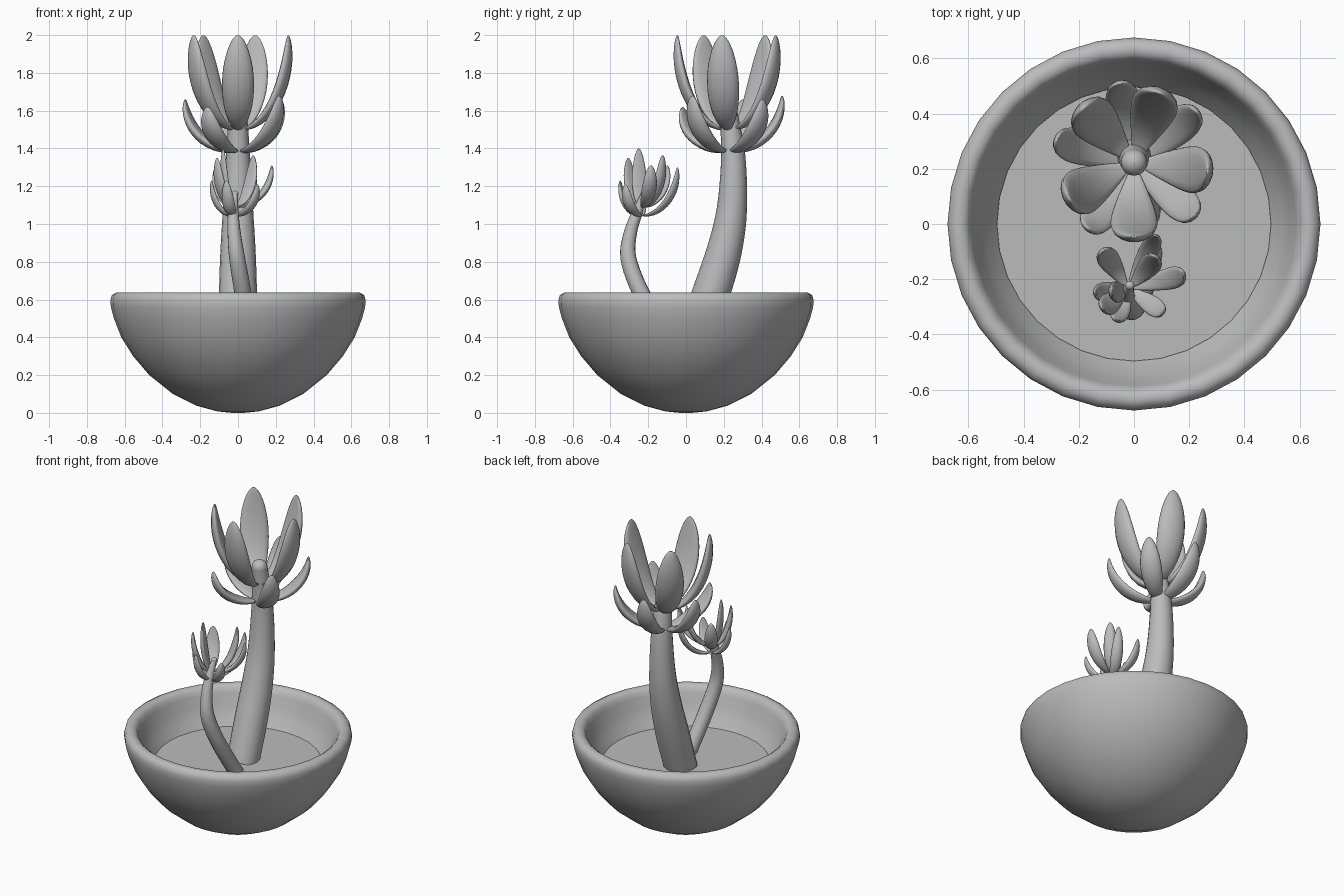
import bpy
import bmesh
from math import sin, cos, pi, radians
from mathutils import Vector

cube = bpy.data.objects.get("Cube")
if cube:
    bpy.data.objects.remove(cube, do_unlink=True)

grey = bpy.data.materials.new("plain grey")
grey.use_nodes = True
COLOUR = (0.5, 0.5, 0.5, 1)
grey.diffuse_color = COLOUR
grey.node_tree.nodes["Principled BSDF"].inputs["Base Color"].default_value = COLOUR


def loft(name, rings, angle=50):
    """Skin a list of closed rings and cap both ends."""
    bm = bmesh.new()
    loops = [[bm.verts.new(p) for p in ring] for ring in rings]
    n = len(loops[0])
    for a, b in zip(loops, loops[1:]):
        for i in range(n):
            j = (i + 1) % n
            bm.faces.new((a[i], a[j], b[j], b[i]))
    bm.faces.new(loops[0][::-1])
    bm.faces.new(loops[-1])
    bmesh.ops.recalc_face_normals(bm, faces=bm.faces)
    mesh = bpy.data.meshes.new(name)
    bm.to_mesh(mesh)
    bm.free()
    obj = bpy.data.objects.new(name, mesh)
    bpy.context.collection.objects.link(obj)
    mesh.materials.append(grey)
    bpy.ops.object.select_all(action="DESELECT")
    obj.select_set(True)
    bpy.context.view_layer.objects.active = obj
    bpy.ops.object.shade_smooth_by_angle(angle=radians(angle))


def circle(r, z, n=32):
    return [Vector((r * sin(2 * pi * i / n), r * cos(2 * pi * i / n), z)) for i in range(n)]


def spline(points, steps=5):
    """Smooth path through points of any dimension."""
    pts = [Vector(p) for p in points]
    pts = [pts[0] * 2 - pts[1]] + pts + [pts[-1] * 2 - pts[-2]]
    out = []
    for a, b, c, d in zip(pts, pts[1:], pts[2:], pts[3:]):
        for k in range(steps):
            t = k / steps
            out.append(b + (c - a) * (t / 2) + (a * 2 - b * 5 + c * 4 - d) * (t * t / 2)
                       + (b * 3 - a - c * 3 + d) * (t ** 3 / 2))
    return out + [pts[-2]]


def stem(name, points, n=16):
    """Tapered stem; each point holds x, y, z and radius."""
    path = spline(points)
    rings = []
    for i, p in enumerate(path):
        tangent = (path[min(i + 1, len(path) - 1)] - path[max(i - 1, 0)]).to_3d().normalized()
        side = Vector((0, 1, 0)).cross(tangent).normalized()
        other = tangent.cross(side)
        rings.append([p.to_3d() + (side * cos(2 * pi * k / n) + other * sin(2 * pi * k / n)) * p[3]
                      for k in range(n)])
    loft(name, rings)


def petal(name, centre, angle, reach, z0, z1, width, thick, taper, n=14, steps=18):
    """Plump curved leaf rising outward; taper narrows its foot."""
    out = Vector((cos(radians(angle)), sin(radians(angle)), 0))
    side = Vector((-out.y, out.x, 0))
    up = Vector((0, 0, 1))

    def spine(t):
        a = t * pi / 2
        return centre + out * reach * sin(a) + up * (z0 + (z1 - z0) * (1 - cos(a)))

    rings = []
    for i in range(steps + 1):
        t = 0.04 + 0.957 * sin(i / steps * pi / 2)
        tangent = (spine(t + 0.01) - spine(t - 0.01)).normalized()
        inner = tangent.cross(side).normalized()
        if inner.dot(out) > 0:
            inner = -inner
        swell = sin(pi * t ** taper) ** 0.55
        ring = []
        for k in range(n):
            u, v = cos(2 * pi * k / n), sin(2 * pi * k / n)
            depth = thick * swell * (v * (0.7 if v > 0 else 1) + 0.2 * u * u)
            ring.append(spine(t) + side * width * swell * u + inner * depth)
        rings.append(ring)
    loft(name, rings, 70)


def hub(name, centre, r):
    rings = [[p * sin(a) + Vector(centre) + Vector((0, 0, r * cos(a)))
              for p in circle(r, 0, 16)] for a in [pi * (k + 0.1) / 8.2 for k in range(9)]]
    loft(name, rings)


# Bowl: outer wall, rounded rim, inner wall
outer = [(0.03, 0), (0.11, 0.008), (0.22, 0.038), (0.345, 0.1), (0.47, 0.2), (0.555, 0.3),
         (0.618, 0.4), (0.657, 0.5), (0.673, 0.56), (0.676, 0.595)]
rim = [(0.668, 0.624), (0.645, 0.637), (0.62, 0.636), (0.6, 0.62)]
inner = [(0.588, 0.59), (0.567, 0.53), (0.54, 0.47), (0.495, 0.405)]
loft("bowl", [circle(r, z) for r, z in outer + rim + inner])

# Soil disc
loft("soil", [circle(0.485, 0.395), circle(0.497, 0.415)], 20)

# Stems
stem("large_stem", [(0, 0.05, 0.395, 0.098), (0, 0.135, 0.64, 0.1), (0, 0.203, 0.86, 0.093),
                    (0, 0.243, 1.08, 0.08), (0, 0.25, 1.36, 0.064), (0, 0.223, 1.6, 0.047)])
stem("small_stem", [(0.06, -0.1, 0.395, 0.045), (0.025, -0.24, 0.64, 0.045),
                    (-0.005, -0.305, 0.82, 0.042), (-0.02, -0.295, 0.95, 0.035),
                    (-0.025, -0.255, 1.07, 0.027), (-0.015, -0.223, 1.16, 0.014)])
hub("large_hub", (0, 0.223, 1.6), 0.048)
hub("small_hub", (-0.015, -0.223, 1.16), 0.017)

# Large rosette: steep upper leaves, spreading lower leaves
large = Vector((0, 0.223, 0))
for i, a in enumerate((-90, -7, 70, 133, 209)):
    petal(f"large_upper_leaf_{i}", large, a, 0.268, 1.5, 2.0, 0.085, 0.037, 1.55)
for i, (a, z) in enumerate(((39, 1.66), (-41, 1.68), (-124, 1.62), (164, 1.66), (100, 1.68))):
    petal(f"large_lower_leaf_{i}", large, a, 0.29, 1.385, z, 0.064, 0.03, 1.15)

# Small rosette, leaning a little: angle, reach, tip height
small = Vector((-0.02, -0.235, 0))
for i, (a, r, z) in enumerate(((195, 0.06, 1.4), (218, 0.115, 1.35), (48, 0.15, 1.365),
                               (14, 0.205, 1.31), (124, 0.165, 1.31))):
    petal(f"small_upper_leaf_{i}", small, a, r, 1.09, z, 0.04, 0.02, 1.4)
for i, (a, r, z) in enumerate(((-110, 0.12, 1.23), (-35, 0.15, 1.21), (62, 0.215, 1.3),
                               (187, 0.12, 1.23))):
    petal(f"small_lower_leaf_{i}", small, a, r, 1.045, z, 0.035, 0.019, 1.15)
